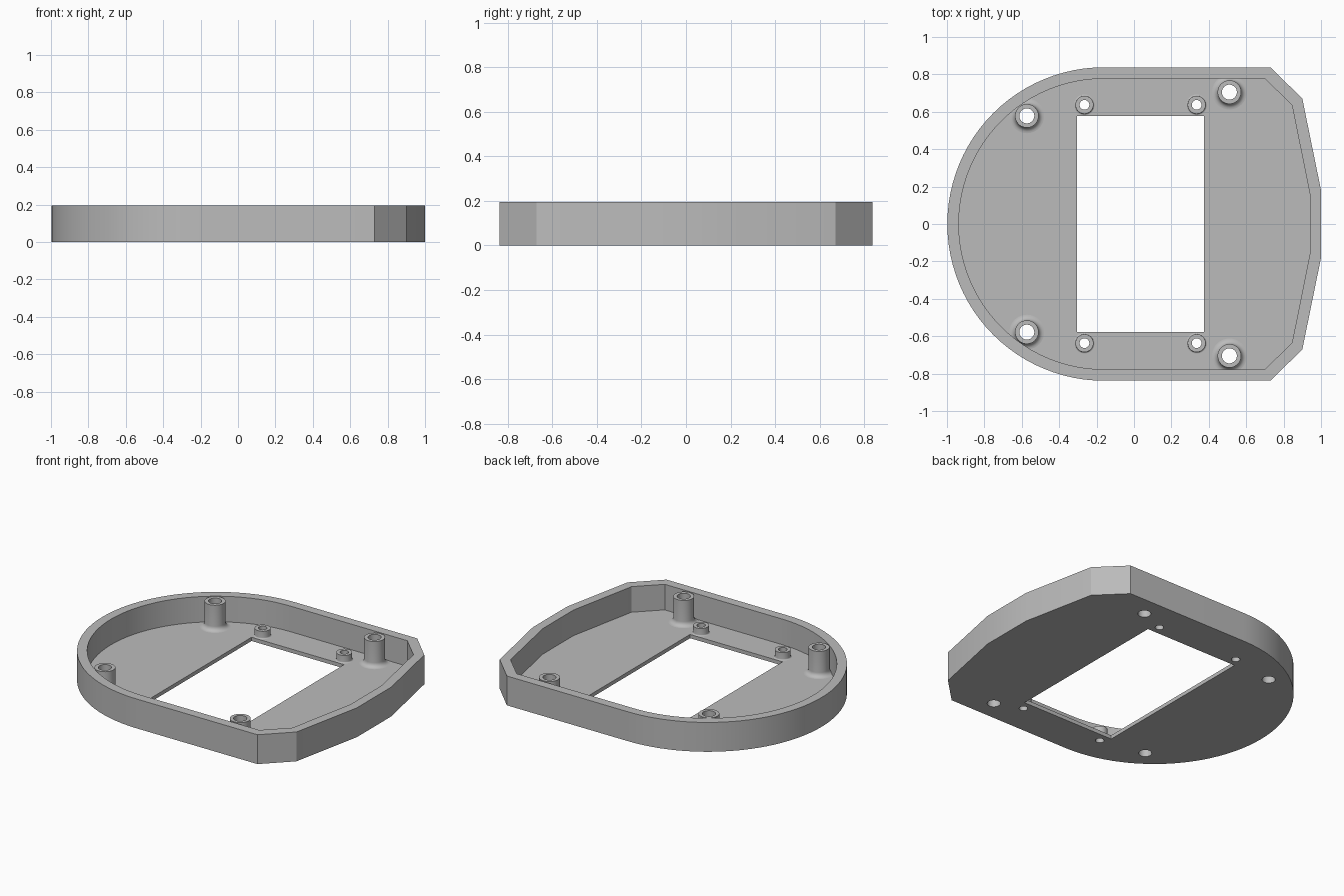
import bpy, bmesh
from math import cos, sin, pi

cube = bpy.data.objects.get("Cube")
if cube:
    bpy.data.objects.remove(cube)

HEIGHT, FLOOR = 0.195, 0.025
ARC_X = -0.16
SEGMENTS = 40

grey = bpy.data.materials.new("plain grey")
grey.use_nodes = True
colour = (0.5, 0.5, 0.5, 1)
grey.diffuse_color = colour
grey.node_tree.nodes["Principled BSDF"].inputs["Base Color"].default_value = colour


def make_object(name, bm):
    bmesh.ops.recalc_face_normals(bm, faces=bm.faces)
    mesh = bpy.data.meshes.new(name)
    bm.to_mesh(mesh)
    bm.free()
    mesh.materials.append(grey)
    obj = bpy.data.objects.new(name, mesh)
    bpy.context.collection.objects.link(obj)
    return obj


def prism(name, outline, bottom, top):
    bm = bmesh.new()
    face = bm.faces.new([bm.verts.new((x, y, bottom)) for x, y in outline])
    side = bmesh.ops.extrude_face_region(bm, geom=[face])
    verts = [v for v in side["geom"] if isinstance(v, bmesh.types.BMVert)]
    bmesh.ops.translate(bm, verts=verts, vec=(0, 0, top - bottom))
    return make_object(name, bm)


def circle(x, y, radius):
    return [(x + radius * cos(2 * pi * i / SEGMENTS),
             y + radius * sin(2 * pi * i / SEGMENTS)) for i in range(SEGMENTS)]


def tray_outline(radius, corners):
    """Half-round end on the left, mirrored chamfered corners on the right."""
    steps = 48
    arc = [(ARC_X + radius * cos(a), radius * sin(a))
           for a in (pi / 2 + pi * i / steps for i in range(steps + 1))]
    return arc + [(x, -y) for x, y in corners] + corners[::-1]


def shade(obj):
    bpy.ops.object.select_all(action='DESELECT')
    obj.select_set(True)
    bpy.context.view_layer.objects.active = obj
    bpy.ops.object.shade_smooth_by_angle(angle=pi / 6)


def cut(target, cutter):
    bpy.context.view_layer.objects.active = target
    mod = target.modifiers.new("cut", 'BOOLEAN')
    mod.operation, mod.solver, mod.object = 'DIFFERENCE', 'EXACT', cutter
    bpy.ops.object.modifier_apply(modifier=mod.name)
    bpy.data.objects.remove(cutter)


def tube_post(name, x, y, inner, outer, top, fillet):
    """Hollow post turned from a profile with a filleted foot."""
    profile = [(inner, FLOOR), (inner, top), (outer, top)]
    for i in range(7):
        a = pi / 2 * i / 6
        profile.append((outer + fillet * (1 - cos(a)),
                        FLOOR + fillet * (1 - sin(a))))
    bm = bmesh.new()
    rings = [[bm.verts.new((px, py, z)) for px, py in circle(x, y, r)]
             for r, z in profile]
    for low, high in zip(rings, rings[1:]):
        for i in range(SEGMENTS):
            j = (i + 1) % SEGMENTS
            bm.faces.new((low[i], low[j], high[j], high[i]))
    shade(make_object(name, bm))


# Tray body: outer block, hollowed, with a rectangular opening
tray = prism("tray", tray_outline(0.838, [(0.73, 0.838), (0.9, 0.67), (1.0, 0.18)]),
             0, HEIGHT)
cut(tray, prism("hollow", tray_outline(0.777, [(0.70, 0.777), (0.845, 0.635), (0.94, 0.16)]),
                FLOOR, 0.4))
cut(tray, prism("opening", [(-0.305, -0.578), (0.375, -0.578),
                            (0.375, 0.578), (-0.305, 0.578)], -0.1, 0.4))

# Screw posts and small bosses, each above a hole through the floor
posts = [("rounded_end_post", -0.573, 0.578, 0.04, 0.063, HEIGHT, 0.03),
         ("chamfered_end_post", 0.51, 0.705, 0.04, 0.063, HEIGHT, 0.03),
         ("rounded_end_boss", -0.265, 0.637, 0.026, 0.048, 0.075, 0.008),
         ("chamfered_end_boss", 0.335, 0.637, 0.026, 0.048, 0.075, 0.008)]
for name, x, y, inner, outer, top, fillet in posts:
    for label, s in (("back", 1), ("front", -1)):
        cut(tray, prism("hole", circle(x, s * y, inner), -0.1, 0.4))
        tube_post(f"{label}_{name}", x, s * y, inner, outer, top, fillet)
shade(tray)
